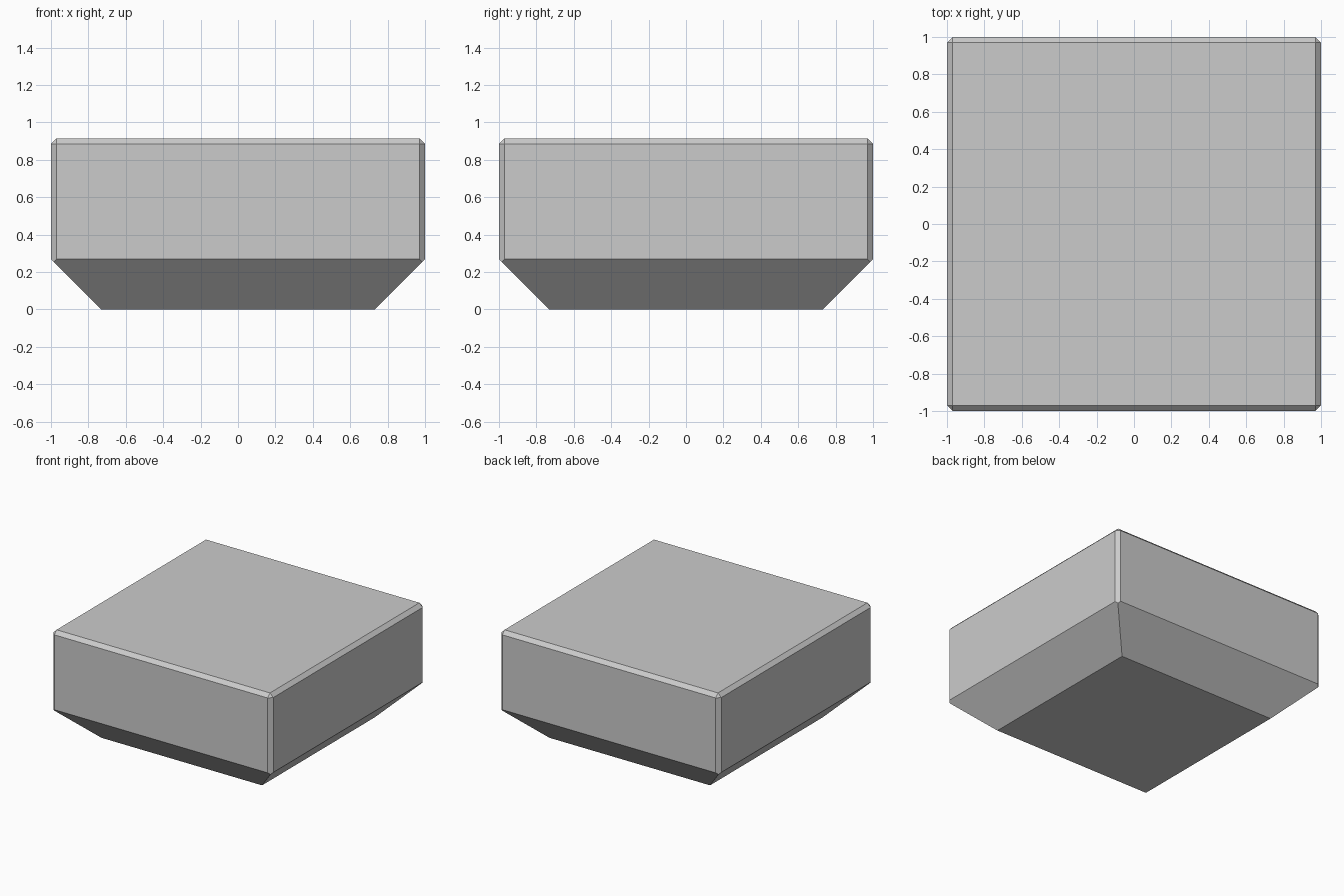
import bpy, bmesh

if "Cube" in bpy.data.objects:
    bpy.data.objects.remove(bpy.data.objects["Cube"])

# Key dimensions: half width, edge chamfer, foot half width, total height
W, C, F, H = 1.0, 0.03, 0.73, 0.915
shoulder = W - F          # 45 degree taper, so rise equals run

# Points of one corner; the other three are mirrored
corner = [
    (F, F, 0),                                      # foot
    (W - C / 2, W - C / 2, shoulder - C / 2),       # mitre under the upright chamfer
    (W, W - C, shoulder), (W - C, W, shoulder),     # bottom of the walls
    (W, W - C, H - C), (W - C, W, H - C),           # top of the walls
    (W - C, W - C, H),                              # top face
]

# Chamfered block with tapered underside
bm = bmesh.new()
for sx in (-1, 1):
    for sy in (-1, 1):
        for x, y, z in corner:
            bm.verts.new((sx * x, sy * y, z))
bmesh.ops.convex_hull(bm, input=bm.verts[:])
bmesh.ops.dissolve_limit(bm, angle_limit=0.01, verts=bm.verts[:], edges=bm.edges[:])
bmesh.ops.recalc_face_normals(bm, faces=bm.faces[:])

mesh = bpy.data.meshes.new("chamfered_block")
bm.to_mesh(mesh)
bm.free()
block = bpy.data.objects.new("chamfered_block", mesh)
bpy.context.collection.objects.link(block)
